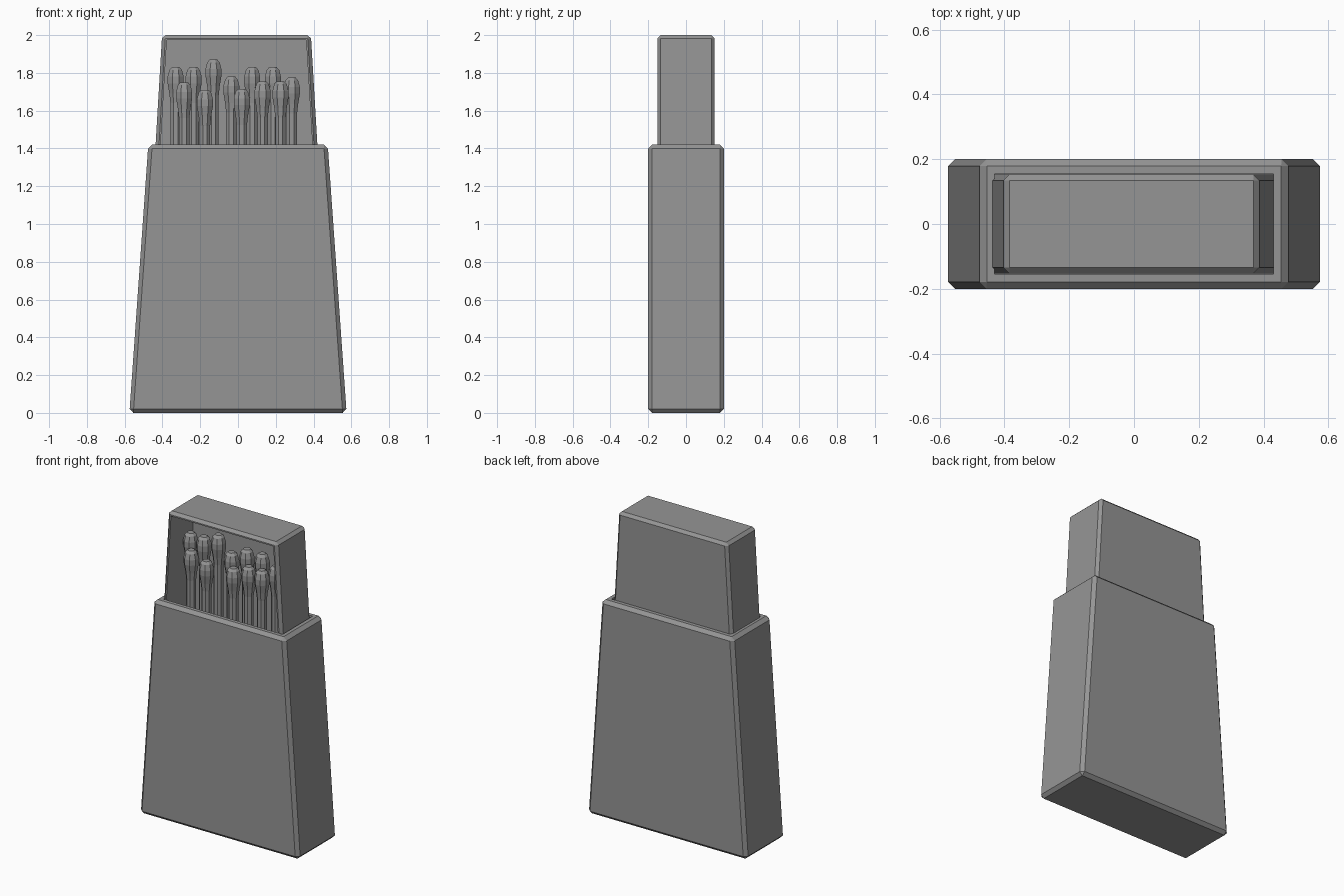
import bpy, bmesh
from math import cos, sin, pi
from mathutils import Vector

if "Cube" in bpy.data.objects:
    bpy.data.objects.remove(bpy.data.objects["Cube"])

# Single plain grey
grey = bpy.data.materials.new("plain_grey")
grey.use_nodes = True
colour = (0.3, 0.3, 0.3, 1)
grey.diffuse_color = colour
grey.node_tree.nodes["Principled BSDF"].inputs["Base Color"].default_value = colour


def finish(bm, name):
    bmesh.ops.recalc_face_normals(bm, faces=bm.faces)
    mesh = bpy.data.meshes.new(name)
    bm.to_mesh(mesh)
    bm.free()
    mesh.materials.append(grey)
    obj = bpy.data.objects.new(name, mesh)
    bpy.context.collection.objects.link(obj)
    return obj


def hollow_box(name, cx, bottom, top, depth, z0, z1, bevel, side, wall, push, flare=1):
    """Tapered, chamfered box, hollowed through the face pointing along side."""
    bm = bmesh.new()
    bmesh.ops.create_cube(bm, size=2)
    for v in bm.verts:
        half, z = (top, z1) if v.co.z > 0 else (bottom, z0)
        v.co = (cx + v.co.x * half, v.co.y * depth, z)
    bmesh.ops.bevel(bm, geom=bm.edges[:], offset=bevel, segments=1,
                    affect='EDGES', profile=0.5)
    bm.normal_update()
    face = max(bm.faces, key=lambda f: f.normal.dot(Vector(side)) + 0.1 * f.calc_area())
    bmesh.ops.inset_individual(bm, faces=[face], thickness=wall)
    new = bmesh.ops.extrude_face_region(bm, geom=[face])["geom"]
    for v in [g for g in new if isinstance(g, bmesh.types.BMVert)]:
        v.co += Vector(push)
        v.co.x = cx + (v.co.x - cx) * flare
    if face.is_valid:
        bmesh.ops.delete(bm, geom=[face], context='FACES_ONLY')
    return finish(bm, name)


# Outer sleeve, open at the top
hollow_box("sleeve", 0, 0.575, 0.475, 0.2, 0, 1.42, 0.021,
           (0, 0, 1), 0.034, (0, 0, -1.36), 1.2)

# Sliding tray, open at the front
hollow_box("tray", -0.008, 0.508, 0.394, 0.152, 0.07, 2.0, 0.018,
           (0, -1, 0), 0.012, (0, 0.24, 0))

# Matches: a rounded head narrowing into a straight stick
profile = [(0.022, 0), (0.036, -0.015), (0.046, -0.05), (0.046, -0.085),
           (0.036, -0.14), (0.03, -0.19)]


def match(name, x, y, top):
    bm = bmesh.new()
    sides = 8
    rings = []
    for r, z in [(r, top + dz) for r, dz in profile] + [(0.03, 0.12)]:
        rings.append([bm.verts.new((x + r * cos((i + 0.5) * 2 * pi / sides),
                                    y + r * sin((i + 0.5) * 2 * pi / sides), z))
                      for i in range(sides)])
    for a, b in zip(rings, rings[1:]):
        for i in range(sides):
            j = (i + 1) % sides
            bm.faces.new((a[i], a[j], b[j], b[i]))
    bm.faces.new(rings[0])
    bm.faces.new(rings[-1])
    finish(bm, name)


back_row = [(-0.33, 1.83), (-0.235, 1.83), (-0.13, 1.87), (-0.035, 1.78),
            (0.075, 1.83), (0.185, 1.83), (0.285, 1.775)]
front_row = [(-0.285, 1.75), (-0.175, 1.71), (0.02, 1.715),
             (0.13, 1.755), (0.225, 1.755)]
for label, row, y in (("back", back_row, -0.015), ("front", front_row, -0.075)):
    for n, (x, top) in enumerate(row):
        match(f"{label}_match_{n + 1}", x, y, top)
